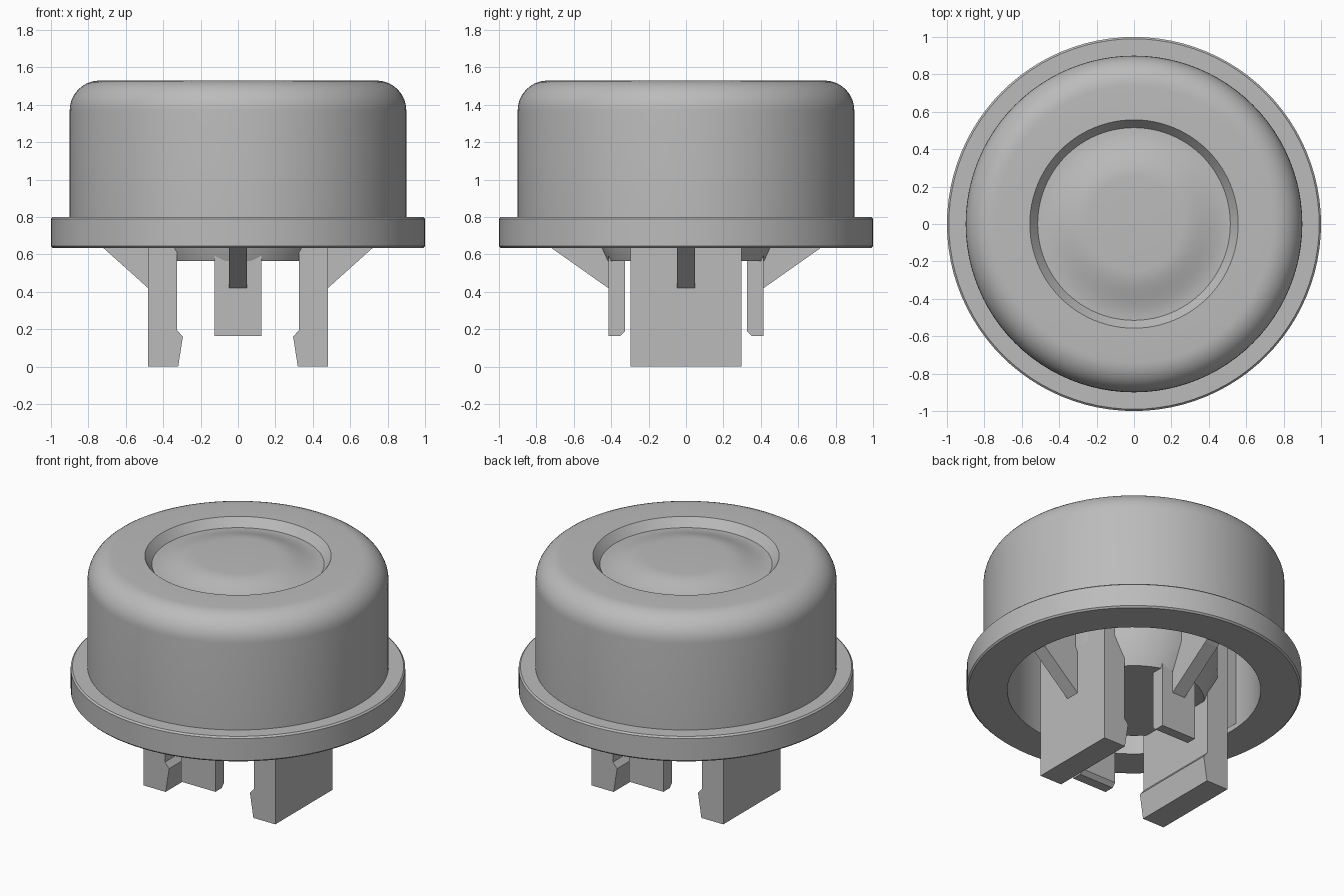
import bpy, bmesh, math
from mathutils import Matrix

cube = bpy.data.objects.get("Cube")
if cube:
    bpy.data.objects.remove(cube, do_unlink=True)

grey = bpy.data.materials.new("plain grey")
grey.use_nodes = True
colour = (0.5, 0.5, 0.5, 1)
grey.diffuse_color = colour
grey.node_tree.nodes["Principled BSDF"].inputs["Base Color"].default_value = colour


def finish(name, bm, smooth=False):
    bmesh.ops.remove_doubles(bm, verts=bm.verts, dist=1e-5)
    bmesh.ops.recalc_face_normals(bm, faces=bm.faces)
    mesh = bpy.data.meshes.new(name)
    bm.to_mesh(mesh)
    bm.free()
    mesh.materials.append(grey)
    obj = bpy.data.objects.new(name, mesh)
    bpy.context.collection.objects.link(obj)
    if smooth:
        bpy.ops.object.select_all(action="DESELECT")
        obj.select_set(True)
        bpy.context.view_layer.objects.active = obj
        bpy.ops.object.shade_smooth_by_angle(angle=math.radians(30))
    return obj


def lathe(name, profile, steps=96):
    """Revolve (radius, height) points around the z axis."""
    bm = bmesh.new()
    verts = [bm.verts.new((r, 0, z)) for r, z in profile]
    edges = [bm.edges.new(pair) for pair in zip(verts, verts[1:])]
    bmesh.ops.spin(bm, geom=verts + edges, cent=(0, 0, 0), axis=(0, 0, 1),
                   angle=math.tau, steps=steps)
    return finish(name, bm, True)


def plate(name, profile, half_width, angle):
    """Extrude an outward (distance, height) outline sideways, then turn it."""
    bm = bmesh.new()
    face = bm.faces.new([bm.verts.new((d, -half_width, z)) for d, z in profile])
    moved = bmesh.ops.extrude_face_region(bm, geom=[face])["geom"]
    bmesh.ops.translate(bm, vec=(0, 2 * half_width, 0),
                        verts=[v for v in moved if isinstance(v, bmesh.types.BMVert)])
    bmesh.ops.transform(bm, matrix=Matrix.Rotation(angle, 4, "Z"), verts=bm.verts)
    return finish(name, bm)


# Cap: raised centre, ring groove, rounded shoulder, flange, hollow inside
TOP = 1.53
bump = [(0.25 + 0.265 * t, TOP - 0.055 * (1 - math.cos(math.pi * t)) / 2)
        for t in [i / 10 for i in range(11)]]
shoulder = [(0.74 + 0.16 * math.sin(a), TOP - 0.16 + 0.16 * math.cos(a))
            for a in [math.pi / 2 * i / 10 for i in range(11)]]
flange = [(0.9, 0.8), (0.99, 0.8), (1, 0.79), (1, 0.645), (0.99, 0.635)]
inside = [(0.757, 0.635), (0.757, 1.36), (0.5, 1.36), (0.5, 0.74),
          (0.42, 0.565), (0, 0.565)]
lathe("cap", [(0, TOP)] + bump + [(0.557, TOP)] + shoulder + flange + inside)

# Legs and their ribs, in opposite pairs
HIDDEN = 1.37
clip = [(0.48, 0), (0.32, 0), (0.295, 0.16), (0.325, 0.195),
        (0.325, HIDDEN), (0.48, HIDDEN)]
guide = [(0.415, 0.165), (0.35, 0.165), (0.325, 0.19),
         (0.325, HIDDEN), (0.415, HIDDEN)]
for name, outline, half_width, start in (("clip_leg", clip, 0.297, 0),
                                         ("guide_leg", guide, 0.126, math.pi / 2)):
    outer = outline[0][0]
    rib = [(outer - 0.02, 0.42), (outer, 0.42), (0.72, 0.635), (0.77, 0.68),
           (0.77, HIDDEN), (outer - 0.02, HIDDEN)]
    for side in range(2):
        turn = start + side * math.pi
        plate(f"{name}_{side + 1}", outline, half_width, turn)
        plate(f"{name}_rib_{side + 1}", rib, 0.047, turn)
